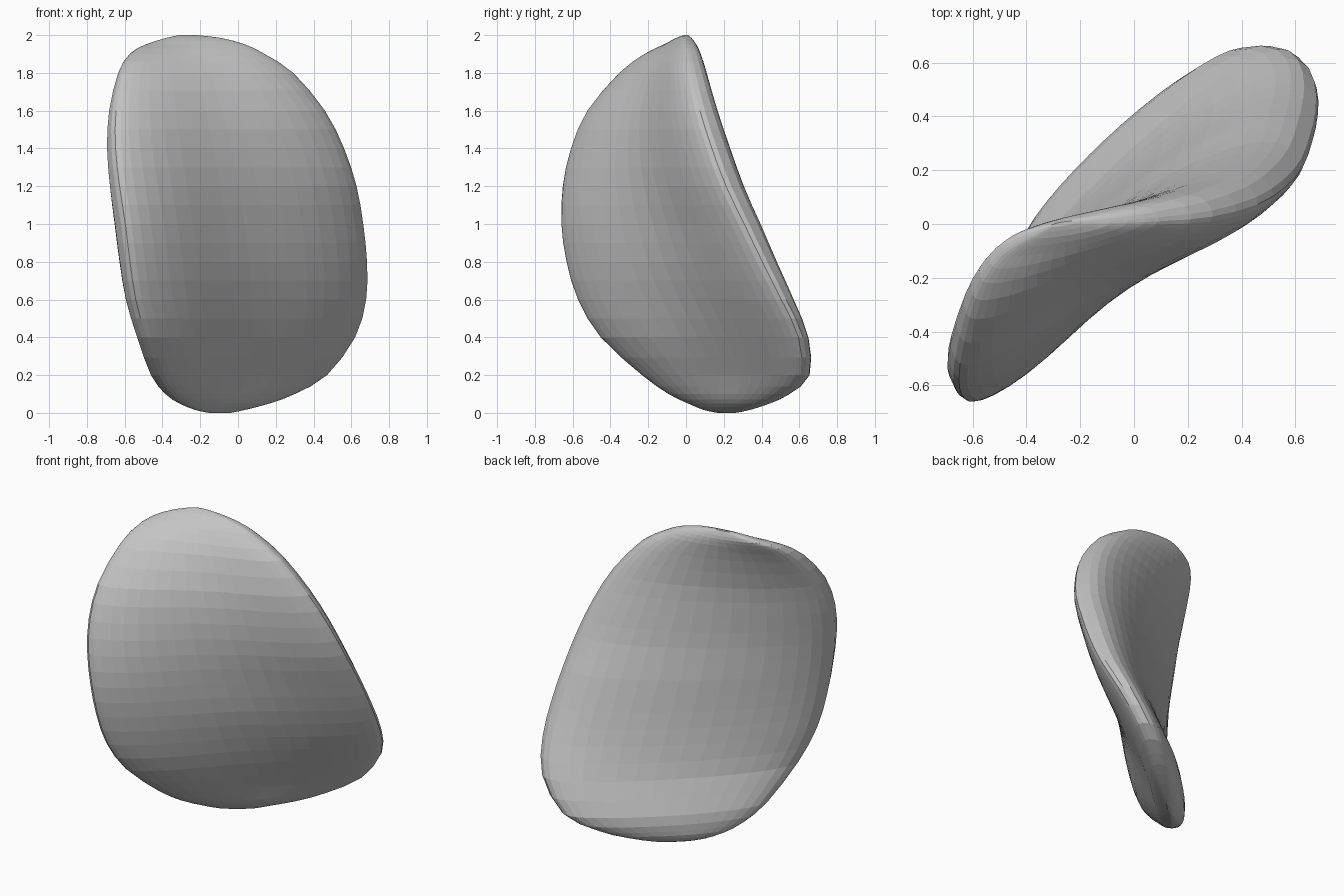
import bpy, bmesh, math
from mathutils import Vector

if "Cube" in bpy.data.objects:
    bpy.data.objects.remove(bpy.data.objects["Cube"])

# Cross-sections by height: z, left rim x y, right rim x y, front and back bulge, front hollow
SECTIONS = [
    (0.00, -.15, .17, -.04, .26, .01, .01, 0),
    (0.015, -.22, .10, .03, .33, .03, .04, 0),
    (0.05, -.30, .02, .16, .43, .06, .08, 0),
    (0.10, -.37, -.08, .29, .53, .08, .11, .01),
    (0.20, -.44, -.22, .46, .63, .09, .15, .03),
    (0.40, -.51, -.44, .61, .62, .09, .18, .05),
    (0.60, -.565, -.56, .67, .53, .09, .215, .06),
    (0.80, -.595, -.62, .675, .43, .09, .24, .06),
    (1.00, -.62, -.645, .655, .335, .095, .255, .07),
    (1.20, -.65, -.635, .62, .24, .10, .25, .07),
    (1.40, -.67, -.59, .555, .165, .10, .235, .06),
    (1.60, -.665, -.50, .455, .10, .095, .205, .05),
    (1.80, -.625, -.33, .29, .05, .08, .155, .03),
    (1.90, -.57, -.20, .14, .03, .06, .11, .01),
    (1.95, -.49, -.10, .04, .02, .045, .07, 0),
    (1.985, -.38, -.04, -.09, .01, .025, .035, 0),
    (2.00, -.31, -.01, -.22, .005, .005, .01, 0),
]
AROUND = 40


def between(a, b, c, d, t):
    """Smooth curve from b to c."""
    return tuple(0.5 * (2 * q + (r - p) * t + (2 * p - 5 * q + 4 * r - s) * t * t
                        + (3 * q - p - 3 * r + s) * t ** 3)
                 for p, q, r, s in zip(a, b, c, d))


def section_ring(row):
    """Closed lens outline between the two rims, hollowed in the front middle."""
    z, lx, ly, rx, ry, front, back, hollow = row
    left, right = Vector((lx, ly)), Vector((rx, ry))
    mid, half = (left + right) / 2, (right - left) / 2
    behind = Vector((-half.y, half.x)).normalized()
    ring = []
    for i in range(AROUND):
        a = math.tau * i / AROUND
        s = math.sin(a)
        f = max(-s, 0)
        bulge = back * max(s, 0) ** .75 - front * f ** .7 + hollow * f ** 6
        p = mid + half * math.cos(a) + behind * bulge
        ring.append((p.x, p.y, z))
    return ring


# Refine the sections into evenly flowing rows
rows = []
last = len(SECTIONS) - 1
for i in range(last):
    four = [SECTIONS[min(max(i + k, 0), last)] for k in (-1, 0, 1, 2)]
    rows += [between(*four, t) for t in (0, .5)]
rows.append(SECTIONS[-1])

# Twisted body lofted through the rows
bm = bmesh.new()
rings = [[bm.verts.new(p) for p in section_ring(r)] for r in rows]
for low, high in zip(rings, rings[1:]):
    for i in range(AROUND):
        j = (i + 1) % AROUND
        bm.faces.new((low[i], low[j], high[j], high[i]))
bm.faces.new(rings[0][::-1])
bm.faces.new(rings[-1])
bmesh.ops.recalc_face_normals(bm, faces=bm.faces)

mesh = bpy.data.meshes.new("twisted_body")
bm.to_mesh(mesh)
bm.free()
body = bpy.data.objects.new("twisted_body", mesh)
bpy.context.collection.objects.link(body)

grey = bpy.data.materials.new("plain grey")
grey.diffuse_color = (.55, .55, .55, 1)
grey.use_nodes = True
grey.node_tree.nodes["Principled BSDF"].inputs["Base Color"].default_value = grey.diffuse_color
mesh.materials.append(grey)
